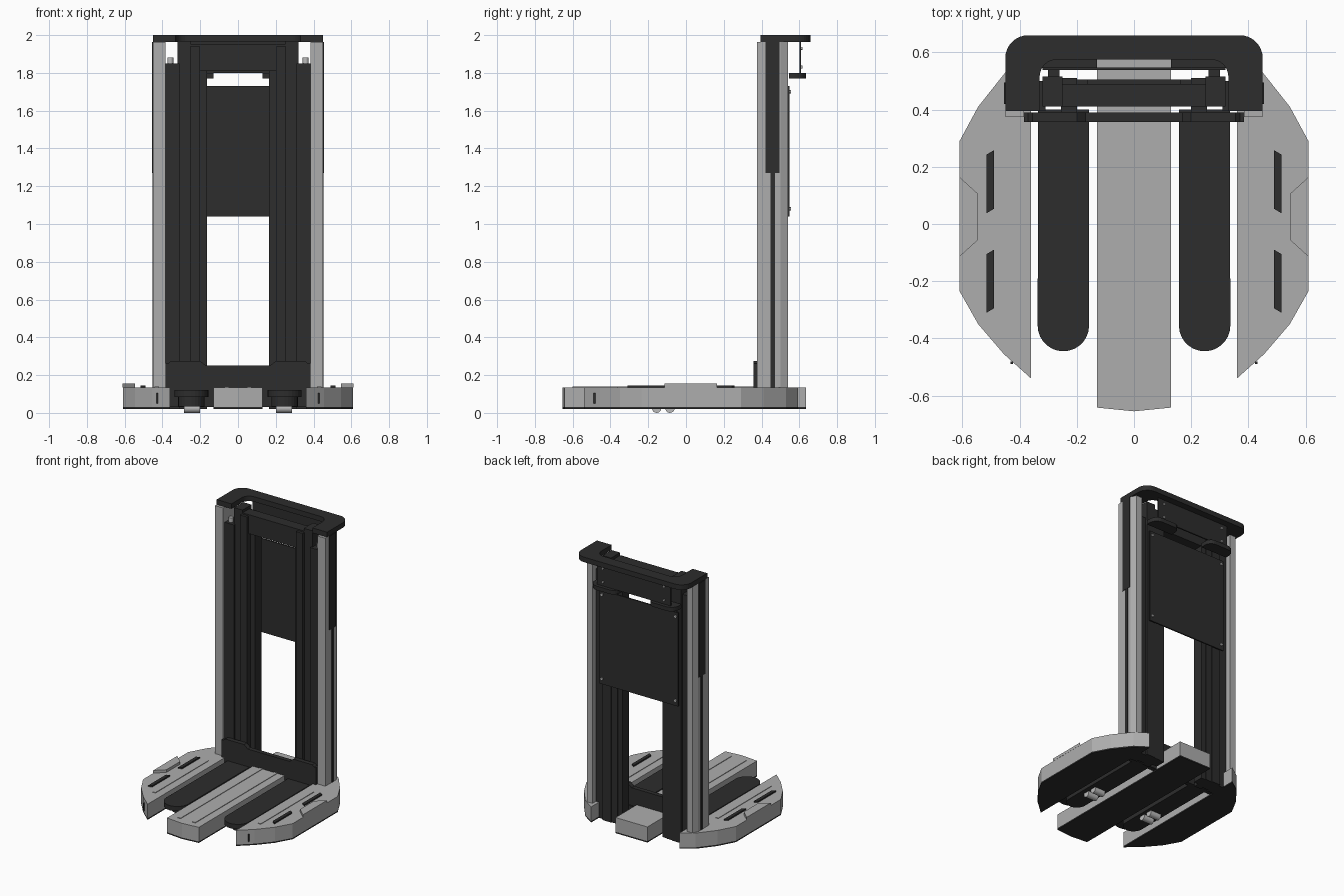
import bpy, bmesh
from math import sin, cos, pi
from mathutils import Matrix, Vector

cube = bpy.data.objects.get("Cube")
if cube:
    bpy.data.objects.remove(cube, do_unlink=True)


def material(name, value):
    m = bpy.data.materials.new(name)
    m.use_nodes = True
    m.diffuse_color = (value, value, value, 1)
    m.node_tree.nodes["Principled BSDF"].inputs["Base Color"].default_value = (value, value, value, 1)
    return m


GREY = material("light_grey", 0.42)
DARK = material("charcoal", 0.026)
STEEL = material("steel", 0.5)


def finish(name, bm, mat):
    bmesh.ops.recalc_face_normals(bm, faces=bm.faces)
    mesh = bpy.data.meshes.new(name)
    bm.to_mesh(mesh)
    bm.free()
    mesh.materials.append(mat)
    ob = bpy.data.objects.new(name, mesh)
    bpy.context.collection.objects.link(ob)
    return ob


def prism(name, pts, lo, hi, mat, s=1, upright=False):
    """Extrude an outline along z, or along y when upright (outline in x, z)."""
    bm = bmesh.new()
    place = (lambda a, b: (s * a, lo, b)) if upright else (lambda a, b: (s * a, b, lo))
    face = bm.faces.new([bm.verts.new(place(a, b)) for a, b in pts])
    top = bmesh.ops.extrude_face_region(bm, geom=[face])
    step = Vector((0, hi - lo, 0)) if upright else Vector((0, 0, hi - lo))
    bmesh.ops.translate(bm, vec=step, verts=[v for v in top["geom"] if isinstance(v, bmesh.types.BMVert)])
    return finish(name, bm, mat)


def box(name, x0, x1, y0, y1, z0, z1, mat, s=1):
    return prism(name, [(x0, y0), (x1, y0), (x1, y1), (x0, y1)], z0, z1, mat, s)


def cylinder(name, centre, r, depth, axis, mat, sides=16):
    bm = bmesh.new()
    bmesh.ops.create_cone(bm, cap_ends=True, segments=sides, radius1=r, radius2=r, depth=depth)
    turn = Vector((0, 0, 1)).rotation_difference(Vector(axis)).to_matrix().to_4x4()
    bm.transform(Matrix.Translation(centre) @ turn)
    for f in bm.faces:
        f.smooth = len(f.verts) == 4
    return finish(name, bm, mat)


def arc(cx, cy, r, a0, a1, n=8):
    return [(cx + r * cos(a0 + (a1 - a0) * i / n), cy + r * sin(a0 + (a1 - a0) * i / n))
            for i in range(n + 1)]


# Centre platform with its dark underside and raised strips
centre = [(-.13, -.642), (0, -.655), (.13, -.642), (.13, .635), (-.13, .635)]
prism("centre_platform", centre, .03, .135, GREY)
prism("centre_platform_base", centre, .02, .03, DARK)

# Rounded rear frame on top of the mast, open towards the front
frame = ([(.45, .395)] + arc(.37, .58, .08, 0, pi / 2) + arc(-.37, .58, .08, pi / 2, pi)
         + [(-.45, .395), (-.33, .395)] + arc(-.27, .515, .06, pi, pi / 2)
         + arc(.27, .515, .06, pi / 2, 0) + [(.33, .395)])
prism("top_frame", frame, 1.963, 2.0, DARK)

# Panels and crossbeams
box("back_panel", -.32, .32, .538, .548, 1.04, 1.73, DARK)
box("rear_upper_plate", -.3, .3, .6, .61, 1.8, 1.965, DARK)
box("upper_crossbeam", -.26, .26, .41, .49, 1.92, 1.95, DARK)
box("lower_crossbeam", -.2, .2, .41, .505, 1.81, 1.92, DARK)
kick = [(.385, .03), (.385, .262), (.37, .262), (.355, .275), (.2, .275), (.17, .25)]
prism("front_kick_panel", kick + [(-x, z) for x, z in reversed(kick)], .357, .39, DARK, upright=True)

side = [(.36, -.54), (.455, -.455), (.545, -.35), (.61, -.235), (.61, .29), (.545, .41),
        (.45, .53), (.36, .592)]

for s, label in ((1, "left"), (-1, "right")):
    # Side platform, step plate, grips and strips
    prism(label + "_platform", side, .03, .135, GREY, s)
    prism(label + "_platform_base", side, .02, .03, DARK, s)
    step = [(.611, -.115), (.611, .165), (.545, .105), (.545, -.055)]
    prism(label + "_raised_step", step, .135, .155, GREY, s)
    for k, y in enumerate((-.2, .148)):
        grip = [(.49, y - .11), (.515, y - .095 - .015 * (1 - k)), (.515, y + .095 + .015 * k), (.49, y + .11)]
        if k == 0:
            grip = [(.49, y - .095), (.515, y - .11), (.515, y + .095), (.49, y + .11)]
        else:
            grip = [(.49, y - .095), (.515, y - .11), (.515, y + .095), (.49, y + .11)]
        prism(f"{label}_grip_{k + 1}", grip, .135, .145, DARK, s)
    box(label + "_platform_strip", .418, .442, -.365, .255, .135, .139, GREY, s)
    box(label + "_centre_strip", .048, .072, -.6, .36, .135, .139, GREY, s)
    box(label + "_edge_slot", .423, .431, -.489, -.48, .05, .105, DARK, s)

    # Foot rail with a round front end, its lower body and rollers
    rail = [(.335, .4)] + arc(.247, -.355, .09, 0, -pi, 14) + [(.157, .4)]
    prism(label + "_foot_rail", rail, .085, .12, DARK, s)
    body = [(.317, .36)] + arc(.247, -.3, .07, 0, -pi, 12) + [(.177, .36)]
    prism(label + "_rail_body", body, .035, .085, DARK, s)
    for k, y in enumerate((-.155, -.085)):
        cylinder(f"{label}_roller_{k + 1}", (s * .243, y, .025), .025, .085, (1, 0, 0), STEEL)

    # Outer grey post with chamfered back and dark slot covers
    post = [(.385, .375), (.45, .375), (.45, .5), (.43, .54), (.385, .54)]
    prism(label + "_outer_post", post, .1, 1.963, GREY, s)
    box(label + "_post_slot", .445, .452, .447, .472, .135, 1.96, DARK, s)
    box(label + "_post_cover", .445, .454, .42, .495, 1.27, 1.963, DARK, s)

    # Dark mast made of stepped vertical profiles
    box(label + "_mast_filler", .31, .385, .395, .5, .02, 1.85, DARK, s)
    box(label + "_mast_outer_beam", .25, .32, .41, .515, .02, 1.97, DARK, s)
    box(label + "_mast_main_beam", .2, .255, .39, .51, .02, 1.94, DARK, s)
    box(label + "_mast_inner_flange", .163, .2, .43, .505, .02, 1.93, DARK, s)
    box(label + "_panel_spacer", .26, .3, .51, .54, 1.06, 1.72, DARK, s)
    cylinder(label + "_top_bolt", (s * .358, .43, 1.865), .016, .035, (0, 0, 1), STEEL, 12)

    # Lower bracket with rounded rear corners, under the upper plate
    tongue = [(.13, .545), (.345, .545)] + arc(.285, .575, .06, 0, pi / 2, 6) + arc(.18, .585, .05, pi / 2, pi, 6)
    prism(label + "_rear_bracket", tongue, 1.77, 1.8, DARK, s)

    # Screw heads on the panel and upper plate
    for z in (1.08, 1.7):
        cylinder(f"{label}_panel_screw", (s * .3, .55, z), .009, .01, (0, 1, 0), STEEL, 10)
    for z in (1.83, 1.93):
        cylinder(f"{label}_plate_screw", (s * .25, .612, z), .008, .012, (0, 1, 0), STEEL, 10)
